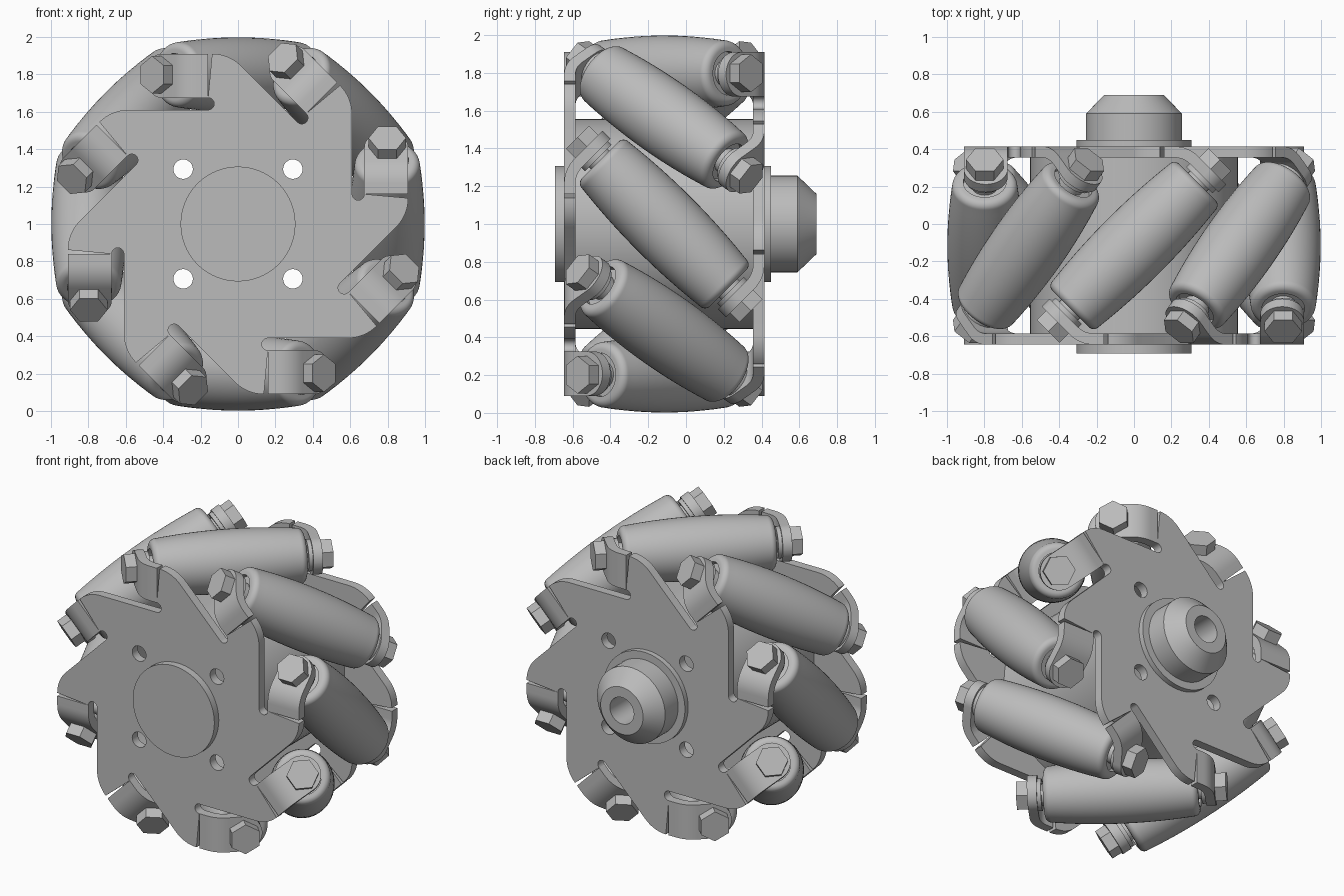
import bpy, bmesh
from math import sin, cos, pi, radians, sqrt
from mathutils import Matrix, Vector

cube = bpy.data.objects.get("Cube")
if cube:
    bpy.data.objects.remove(cube, do_unlink=True)

steel = bpy.data.materials.new("grey_metal")
steel.use_nodes = True
GREY = (0.5, 0.5, 0.5, 1)
steel.diffuse_color = GREY
steel.node_tree.nodes["Principled BSDF"].inputs["Base Color"].default_value = GREY

# Local frame: wheel axle along y, origin at the wheel centre
CENTRE = Matrix.Translation((0, -0.115, 1))
COUNT = 8
STEP = 2 * pi / COUNT
HALF = 0.5            # plate mid-plane distance from the centre
THICK = 0.06
AXIS_R = 0.798        # radius of the roller axes
TAB_S = 0.55          # tab position along the roller axis
EDGE, SLOT_TOP, SLOT_LOW, SLOT_U = 0.91, 0.675, 0.61, -0.16
TILT = Matrix.Translation((0, 0, AXIS_R)) @ Matrix.Rotation(radians(-45), 4, "Z")
FLIP = Matrix.Rotation(pi, 4, "Z")


def to_mesh(bm, name):
    bmesh.ops.remove_doubles(bm, verts=bm.verts, dist=1e-5)
    bmesh.ops.recalc_face_normals(bm, faces=bm.faces)
    mesh = bpy.data.meshes.new(name)
    bm.to_mesh(mesh)
    bm.free()
    mesh.materials.append(steel)
    return mesh


def place(mesh, name, matrix=Matrix()):
    obj = bpy.data.objects.new(name, mesh)
    bpy.context.collection.objects.link(obj)
    obj.matrix_world = CENTRE @ matrix
    return obj


def lathe(name, profile, segments=64, matrix=Matrix()):
    """Turn (radius, y) points around the y axis."""
    bm = bmesh.new()
    rings = [[bm.verts.new((r * sin(2 * pi * i / segments), y, r * cos(2 * pi * i / segments)))
              for i in range(segments)] if r > 0 else [bm.verts.new((0, y, 0))]
             for r, y in profile]
    for a, b in zip(rings, rings[1:]):
        for i in range(segments):
            j = (i + 1) % segments
            quad = [a[i % len(a)], a[j % len(a)], b[j % len(b)], b[i % len(b)]]
            bm.faces.new(list(dict.fromkeys(quad)))
    bm.transform(matrix)
    return to_mesh(bm, name)


def arc(cx, cz, r, start, end, n):
    return [(cx + r * cos(radians(start + (end - start) * i / n)),
             cz + r * sin(radians(start + (end - start) * i / n))) for i in range(n + 1)]


def make_plate():
    """Flat side plate with a slot per tab and four bolt holes."""
    slot_r = (SLOT_TOP - SLOT_LOW) / 2
    corner_r = 0.22
    corner_u = SLOT_LOW * sqrt(2) - EDGE - corner_r * sin(pi / 8) / cos(pi / 8)
    sector = arc(SLOT_U, SLOT_LOW + slot_r, slot_r, -90, 90, 10)
    sector += arc(corner_u, EDGE - corner_r, corner_r, 90, 45, 8)
    loops = [[]]
    for k in range(COUNT):
        c, s = cos(k * STEP), sin(k * STEP)
        loops[0] += [(u * c + v * s, v * c - u * s) for u, v in sector]
        # straight step from the slot mouth up to the tab's outer edge
    for sx in (-1, 1):
        for sz in (-1, 1):
            loops.append(arc(sx * 0.293, sz * 0.293, 0.052, 0, 345, 23))
    bm = bmesh.new()
    for loop in loops:
        verts = [bm.verts.new((x, -HALF - THICK / 2, z)) for x, z in loop]
        for a, b in zip(verts, verts[1:] + verts[:1]):
            bm.edges.new((a, b))
    bmesh.ops.triangle_fill(bm, use_beauty=True, edges=bm.edges[:], normal=(0, -1, 0))
    ext = bmesh.ops.extrude_face_region(bm, geom=bm.faces[:], use_keep_orig=True)
    moved = [g for g in ext["geom"] if isinstance(g, bmesh.types.BMVert)]
    bmesh.ops.translate(bm, verts=moved, vec=(0, THICK, 0))
    return to_mesh(bm, "side_plate")


def make_tab():
    """Strip that bends 45 degrees inwards and ends in a rounded eye."""
    width = (EDGE - SLOT_TOP) / 2
    mid_v = (EDGE + SLOT_TOP) / 2
    eye = Vector((-TAB_S, -TAB_S)) / sqrt(2)
    inward = Vector((-1, 1)).normalized()
    bend_u = eye.x + (eye.y + HALF)
    radius = 0.15
    start = bend_u + radius * sin(pi / 8) / cos(pi / 8)
    # columns: point on the mid-plane, bend angle, half width
    columns = [(Vector((SLOT_U, -HALF)), 0, width)]
    for i in range(9):
        a = pi / 4 * i / 8
        columns.append((Vector((start - radius * sin(a), -HALF + radius * (1 - cos(a)))), a, width))
    for i in range(13):
        a = pi / 2 * i / 12
        columns.append((eye + inward * width * sin(a), pi / 4, max(width * cos(a), 0.002)))
    bm = bmesh.new()
    rings = []
    for p, a, w in columns:
        n = Vector((sin(a), cos(a))) * THICK / 2
        rings.append([bm.verts.new((p.x + s * n.x, p.y + s * n.y, mid_v + t * w))
                      for s, t in ((-1, -1), (-1, 1), (1, 1), (1, -1))])
    for a, b in zip(rings, rings[1:]):
        for i in range(4):
            j = (i + 1) % 4
            bm.faces.new((a[i], a[j], b[j], b[i]))
    bm.faces.new(rings[0])
    bm.faces.new(rings[-1])
    return to_mesh(bm, "tab")


# Barrel roller: crowned body, rounded shoulders, recessed ends
LENGTH, FILLET = 0.48, 0.04


def crown(s):
    return 0.2 - 0.03 * (s / LENGTH) ** 2


half = [(crown(s), s) for s in [(LENGTH - FILLET) * i / 10 for i in range(11)]]
half += arc(crown(LENGTH - FILLET) - FILLET, LENGTH - FILLET, FILLET, 10, 90, 8)
half += [(0.115, LENGTH), (0.115, LENGTH - 0.03), (0, LENGTH - 0.03)]
roller = lathe("roller", [(r, -s) for r, s in half[:0:-1]] + half, 48, TILT)

# Bolt parts at the front end of a roller
tab_out, tab_in = TAB_S + THICK / 2, TAB_S - THICK / 2
spacer = lathe("spacer", [(0, -0.42), (0.07, -0.42), (0.07, -0.495), (0.1, -0.495),
                          (0.1, -tab_in), (0, -tab_in)], 32, TILT)
head = lathe("bolt_head", [(0, -tab_out), (0.1, -tab_out), (0.1, -tab_out - 0.07),
                           (0, -tab_out - 0.07)], 6, TILT)
plate, tab = make_plate(), make_tab()

for side, turn in (("front", Matrix()), ("back", FLIP)):
    place(plate, side + "_plate", turn)
    for k in range(COUNT):
        spin = Matrix.Rotation(k * STEP, 4, "Y") @ turn
        place(tab, f"{side}_tab_{k + 1}", spin)
        place(spacer, f"{side}_spacer_{k + 1}", spin)
        place(head, f"{side}_bolt_head_{k + 1}", spin)
for k in range(COUNT):
    place(roller, f"roller_{k + 1}", Matrix.Rotation(k * STEP, 4, "Y"))

# Drum between the plates, front cap, rear hub with a bore
inner, outer = HALF - THICK / 2, HALF + THICK / 2
place(lathe("drum", [(0.5, -inner), (0.555, -inner), (0.555, inner), (0.5, inner), (0.5, -inner)]),
      "drum")
place(lathe("front_cap", [(0, -0.578), (0.307, -0.578), (0.307, -outer), (0, -outer)]), "front_cap")
place(lathe("rear_hub", [(0, outer), (0.307, outer), (0.307, 0.565), (0.256, 0.565), (0.256, 0.705),
                         (0.16, 0.805), (0.09, 0.805), (0.09, 0.56), (0, 0.56)]), "rear_hub")

# Smooth shading with sharp edges kept
bpy.ops.object.select_all(action="DESELECT")
seen = set()
for obj in bpy.context.collection.objects:
    if obj.type == "MESH" and obj.data.name not in seen:
        seen.add(obj.data.name)
        obj.select_set(True)
        bpy.context.view_layer.objects.active = obj
bpy.ops.object.shade_smooth_by_angle(angle=radians(30))
